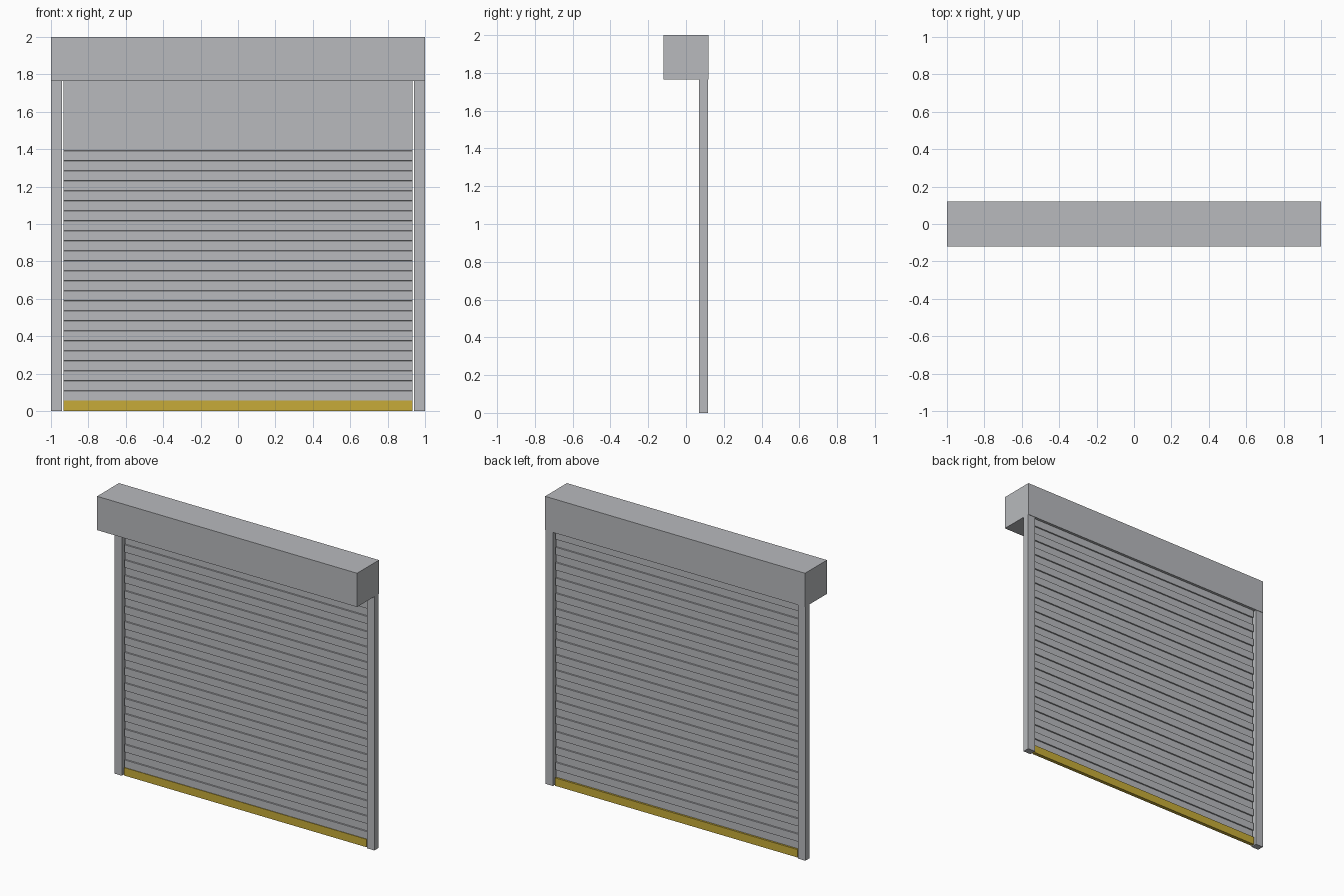
import bpy
import bmesh

cube = bpy.data.objects.get("Cube")
if cube:
    bpy.data.objects.remove(cube, do_unlink=True)


def make_material(name, rgb):
    mat = bpy.data.materials.new(name)
    mat.use_nodes = True
    mat.diffuse_color = (*rgb, 1)
    bsdf = next(n for n in mat.node_tree.nodes if n.type == 'BSDF_PRINCIPLED')
    bsdf.inputs["Base Color"].default_value = (*rgb, 1)
    return mat


grey = make_material("metal grey", (0.48, 0.49, 0.51))
yellow = make_material("safety yellow", (0.57, 0.41, 0.04))


def extrude_profile(name, profile, x0, x1, mat):
    """Extrude a closed (y, z) profile along x."""
    bm = bmesh.new()
    face = bm.faces.new([bm.verts.new((x0, y, z)) for y, z in profile])
    result = bmesh.ops.extrude_face_region(bm, geom=[face])
    moved = [v for v in result["geom"] if isinstance(v, bmesh.types.BMVert)]
    bmesh.ops.translate(bm, verts=moved, vec=(x1 - x0, 0, 0))
    bmesh.ops.recalc_face_normals(bm, faces=bm.faces)
    mesh = bpy.data.meshes.new(name)
    bm.to_mesh(mesh)
    bm.free()
    mesh.materials.append(mat)
    obj = bpy.data.objects.new(name, mesh)
    bpy.context.collection.objects.link(obj)
    return obj


def box(name, x0, x1, y0, y1, z0, z1, mat):
    profile = [(y0, z0), (y1, z0), (y1, z1), (y0, z1)]
    return extrude_profile(name, profile, x0, x1, mat)


HOUSING_Z = 1.765
BAR_Z = 0.055
CURTAIN_X = 0.933

# Roller housing and side guide rails
box("roller_housing", -1, 1, -0.12, 0.12, HOUSING_Z, 2, grey)
box("right_guide_rail", -1, -0.942, 0.07, 0.117, 0, HOUSING_Z, grey)
box("left_guide_rail", 0.942, 1, 0.07, 0.117, 0, HOUSING_Z, grey)

# Bottom safety bar
box("bottom_bar", -CURTAIN_X, CURTAIN_X, 0.081, 0.106, 0, BAR_Z, yellow)

# Corrugated curtain: slats alternate forward and back with tiny sloped ledges
SLATS = 32
THICK = 0.01
pitch = (HOUSING_Z - BAR_Z) / SLATS
slope = 0.0007
front = []
for i in range(SLATS):
    y = 0.084 if i % 2 == 0 else 0.092
    z = BAR_Z + i * pitch
    front += [(y, z + slope), (y, z + pitch - slope)]
back = [(y + THICK, z) for y, z in reversed(front)]
extrude_profile("slat_curtain", front + back, -CURTAIN_X, CURTAIN_X, grey)
